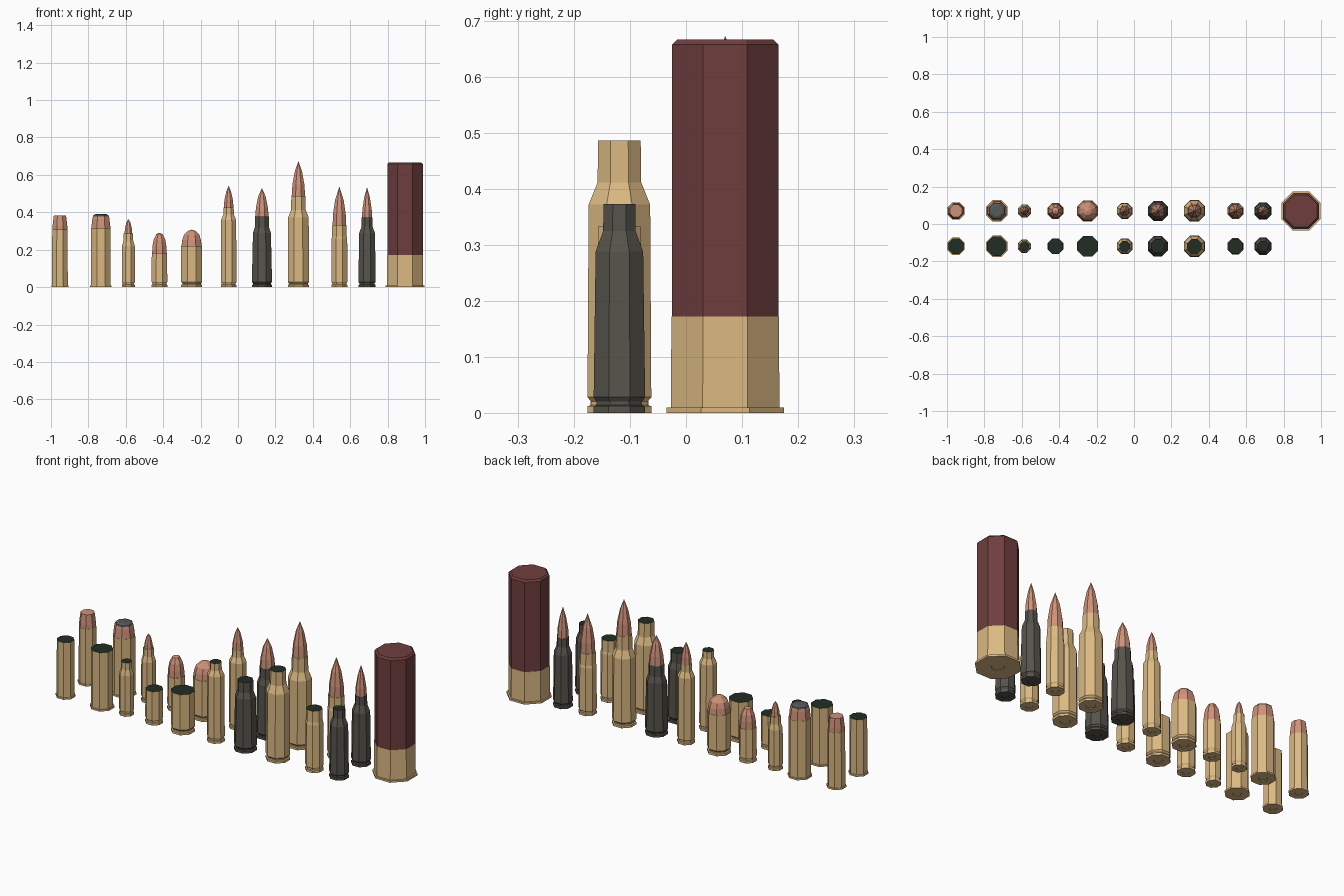
import bpy, bmesh, math

if "Cube" in bpy.data.objects:
    bpy.data.objects.remove(bpy.data.objects["Cube"])

def material(name, rgb):
    m = bpy.data.materials.new(name)
    m.diffuse_color = (*rgb, 1)
    m.use_nodes = True
    m.node_tree.nodes["Principled BSDF"].inputs["Base Color"].default_value = m.diffuse_color
    return m

BRASS = material("brass", (0.71, 0.485, 0.225))
STEEL = material("dark_steel", (0.095, 0.088, 0.072))
COPPER = material("copper", (0.62, 0.285, 0.19))
LEAD = material("lead_grey", (0.095, 0.1, 0.095))
HULL = material("red_plastic", (0.16, 0.048, 0.048))
DARK = material("dark_mouth", (0.015, 0.027, 0.018))

SIDES = 8
K = 1 / math.cos(math.pi / SIDES)      # flat-to-flat radius -> corner radius
LIVE_Y, EMPTY_Y = 0.07, -0.119

def lathe(name, x, y, profile, mat, top_mat=None, top_z=None):
    """Eight-sided turned part from (radius, height) points, bottom to top.
    Faces lying at or above top_z take top_mat."""
    bm = bmesh.new()
    rings = []
    for r, z in profile:
        if r == 0:
            rings.append([bm.verts.new((0, 0, z))])
        else:
            rings.append([bm.verts.new((r * K * math.cos((i + .5) * math.tau / SIDES),
                                        r * K * math.sin((i + .5) * math.tau / SIDES), z))
                          for i in range(SIDES)])
    for a, b in zip(rings, rings[1:]):
        for i in range(SIDES):
            j = (i + 1) % SIDES
            if len(a) == 1:
                bm.faces.new((a[0], b[j], b[i]))
            elif len(b) == 1:
                bm.faces.new((a[i], a[j], b[0]))
            else:
                bm.faces.new((a[i], a[j], b[j], b[i]))
    if len(rings[0]) > 1:
        bm.faces.new(rings[0][::-1])
    if len(rings[-1]) > 1:
        bm.faces.new(rings[-1])
    me = bpy.data.meshes.new(name)
    me.materials.append(mat)
    if top_mat:
        me.materials.append(top_mat)
        for f in bm.faces:
            if min(v.co.z for v in f.verts) >= top_z - 1e-5:
                f.material_index = 1
    bm.to_mesh(me)
    bm.free()
    ob = bpy.data.objects.new(name, me)
    ob.location = (x, y, 0)
    bpy.context.collection.objects.link(ob)

def base(r, rimmed):
    """Primer pocket, rim and extractor groove."""
    p = r * 0.4
    pocket = [(0, .003), (p * .9, .003), (p, 0)]
    if rimmed:
        return pocket + [(r * 1.1, 0), (r * 1.1, .009), (r, .009)]
    return pocket + [(r, 0), (r, .012), (r * .88, .014), (r * .88, .02), (r, .028)]

# name, x, base radius, rimmed, case metal, case points above base, bullet points
ROUNDS = [
    ("flat_nose_revolver", -.952, .042, True, BRASS, [(.041, .307)],
     [(.040, .307), (.039, .33), (.033, .382)]),
    ("large_revolver", -.733, .052, True, BRASS, [(.052, .316)],
     [(.051, .316), (.046, .365), (.043, .378), (.04, .385), (.027, .391)]),
    ("small_bottleneck", -.586, .035, False, BRASS,
     [(.034, .22), (.026, .248), (.025, .287)],
     [(.021, .287), (.018, .315), (.011, .345), (0, .364)]),
    ("small_pistol", -.42, .042, False, BRASS, [(.041, .183)],
     [(.039, .183), (.037, .22), (.031, .254), (.017, .283), (0, .291)]),
    ("large_pistol", -.248, .056, False, BRASS, [(.056, .22)],
     [(.054, .22), (.05, .252), (.041, .28), (.022, .3), (0, .307)]),
    ("light_rifle", -.05, .042, False, BRASS,
     [(.04, .36), (.028, .388), (.027, .427)],
     [(.026, .427), (.023, .465), (.013, .51), (0, .542)]),
    ("steel_rifle", .128, .054, False, STEEL,
     [(.048, .29), (.038, .32), (.037, .377)],
     [(.036, .377), (.032, .425), (.02, .485), (0, .53)]),
    ("heavy_rifle", .323, .057, False, BRASS,
     [(.055, .372), (.039, .412), (.038, .487)],
     [(.036, .487), (.032, .55), (.019, .62), (0, .674)]),
    ("short_rifle", .542, .043, False, BRASS,
     [(.042, .258), (.039, .272), (.038, .333)],
     [(.036, .333), (.034, .39), (.023, .465), (0, .538)]),
    ("narrow_steel_rifle", .69, .046, False, STEEL,
     [(.0425, .288), (.029, .325), (.0285, .373)],
     [(.027, .373), (.025, .415), (.015, .48), (0, .535)]),
]

for name, x, r, rimmed, metal, case, bullet in ROUNDS:
    profile = base(r, rimmed) + case
    top = case[-1][1]
    # loaded round: case plus bullet
    lathe(name + "_case", x, LIVE_Y, profile, metal)
    if name == "large_revolver":       # exposed soft tip
        lathe(name + "_bullet", x, LIVE_Y, bullet, COPPER, LEAD, .378)
    else:
        lathe(name + "_bullet", x, LIVE_Y, bullet, COPPER)
    # empty case with dark mouth
    lathe(name + "_empty_case", x, EMPTY_Y, profile, metal, DARK, top)

# shotgun shell: brass head and plastic hull
SX = .893
lathe("shell_head", SX, LIVE_Y, [(0, .003), (.028, .003), (.03, 0), (.105, 0), (.105, .01),
                                 (.097, .01), (.096, .172)], BRASS)
lathe("shell_hull", SX, LIVE_Y, [(.095, .17), (.095, .658), (.086, .667)], HULL)
